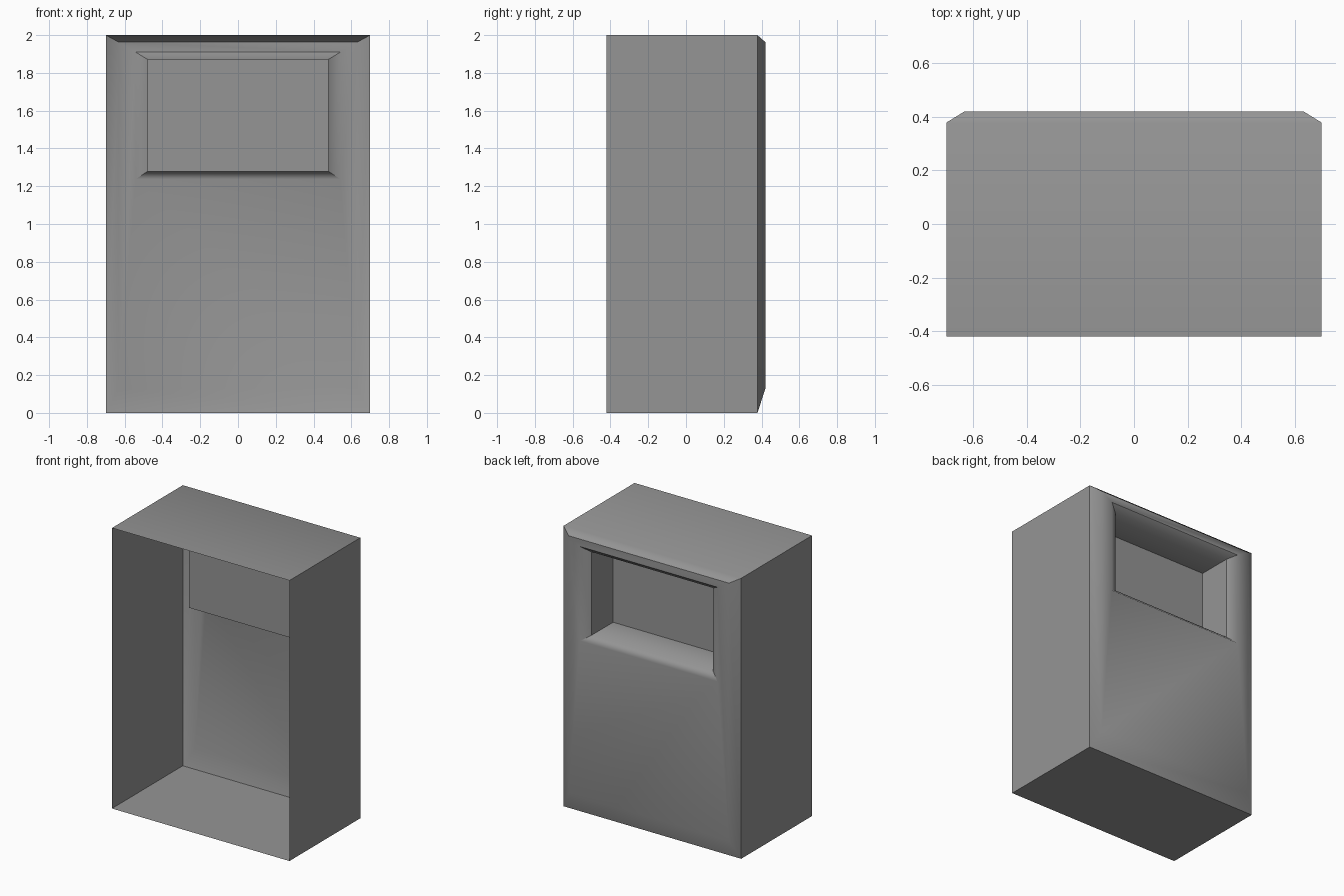
import bpy
import bmesh
from math import radians

default = bpy.data.objects.get("Cube")
if default:
    bpy.data.objects.remove(default, do_unlink=True)

# One plain grey for the whole shell
grey = bpy.data.materials.new("plain_grey")
grey.use_nodes = True
colour = (0.3, 0.3, 0.3, 1.0)
grey.diffuse_color = colour
grey.node_tree.nodes["Principled BSDF"].inputs["Base Color"].default_value = colour

bm = bmesh.new()


def ring(half_width, bottom, top, y):
    """Upright rectangle of four vertices, centred on x."""
    corners = ((-1, bottom), (1, bottom), (1, top), (-1, top))
    return [bm.verts.new((side * half_width, y, z)) for side, z in corners]


def bridge(a, b):
    """Join two rectangles with four outward-facing quads."""
    for i in range(4):
        j = (i + 1) % 4
        bm.faces.new((b[i], b[j], a[j], a[i]))


# Open front, side walls, chamfered back, then bevelled window recess
rings = [
    ring(0.7, 0.0, 2.0, -0.42),        # open front rim
    ring(0.7, 0.0, 2.0, 0.378),        # end of side walls
    ring(0.632, 0.127, 1.963, 0.42),   # back panel border
    ring(0.542, 1.237, 1.91, 0.42),    # window outer border
    ring(0.48, 1.278, 1.872, 0.379),   # window inner border
    ring(0.48, 1.278, 1.872, 0.135),   # recess floor
]
for a, b in zip(rings, rings[1:]):
    bridge(a, b)
bm.faces.new(reversed(rings[-1]))

mesh = bpy.data.meshes.new("cabinet_shell")
bm.to_mesh(mesh)
bm.free()
mesh.materials.append(grey)

shell = bpy.data.objects.new("cabinet_shell", mesh)
bpy.context.collection.objects.link(shell)
bpy.ops.object.select_all(action="DESELECT")
shell.select_set(True)
bpy.context.view_layer.objects.active = shell
bpy.ops.object.shade_smooth_by_angle(angle=radians(46))
